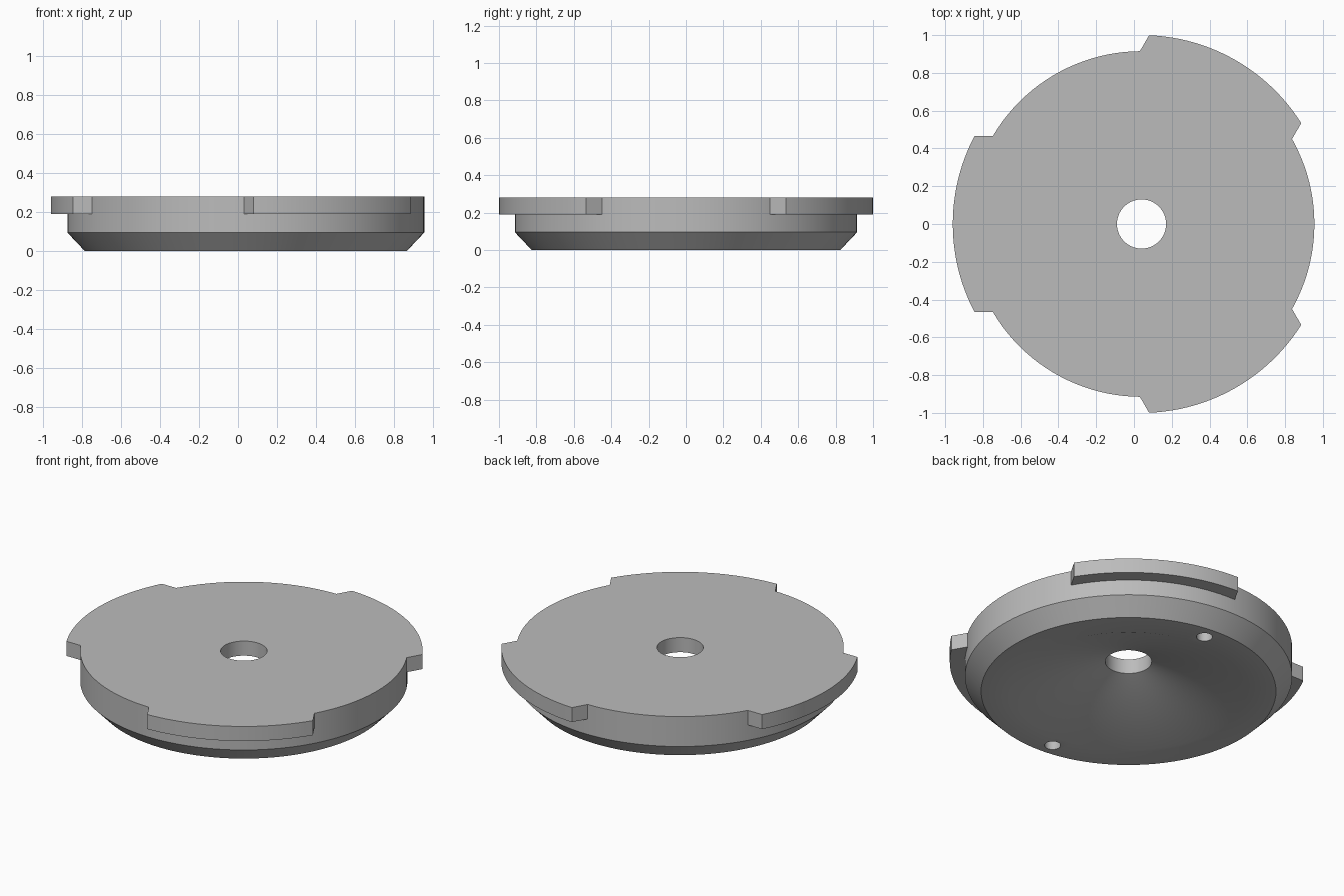
import bpy, bmesh, math
from mathutils import Matrix, Vector

cube = bpy.data.objects.get("Cube")
if cube:
    bpy.data.objects.remove(cube)

CX = 0.04            # disc axis
R, R_TAB = 0.915, 1.0
TOP, TAB_Z = 0.28, 0.19
HALF_TAB = 0.465
SEGS = 128

grey = bpy.data.materials.new("plain grey")
grey.use_nodes = True
grey.diffuse_color = (0.5, 0.5, 0.5, 1)
grey.node_tree.nodes["Principled BSDF"].inputs["Base Color"].default_value = (0.5, 0.5, 0.5, 1)


def make_object(name, bm):
    bmesh.ops.recalc_face_normals(bm, faces=bm.faces)
    mesh = bpy.data.meshes.new(name)
    bm.to_mesh(mesh)
    bm.free()
    mesh.materials.append(grey)
    obj = bpy.data.objects.new(name, mesh)
    obj.location.x = CX
    bpy.context.collection.objects.link(obj)
    return obj


def lathe(name, profile):
    bm = bmesh.new()
    rings = [[bm.verts.new((r * math.cos(a), r * math.sin(a), z))
              for a in (2 * math.pi * i / SEGS for i in range(SEGS))]
             for r, z in profile]
    for low, high in zip(rings, rings[1:] + rings[:1]):
        for i in range(SEGS):
            j = (i + 1) % SEGS
            bm.faces.new((low[i], low[j], high[j], high[i]))
    return make_object(name, bm)


def arc(radius, steps=24):
    # arc facing +x whose ends lie on the parallel sides of a tab
    half = math.asin(HALF_TAB / radius)
    return [Vector((radius * math.cos(t), radius * math.sin(t), TAB_Z))
            for t in (half * (2 * i / steps - 1) for i in range(steps + 1))]


def tab(name, degrees):
    bm = bmesh.new()
    outline = arc(R_TAB) + arc(0.8)[::-1]
    face = bm.faces.new([bm.verts.new(p) for p in outline])
    out = bmesh.ops.extrude_face_region(bm, geom=[face])
    bmesh.ops.translate(bm, vec=(0, 0, TOP - TAB_Z),
                        verts=[v for v in out["geom"] if isinstance(v, bmesh.types.BMVert)])
    bm.transform(Matrix.Rotation(math.radians(degrees), 4, "Z"))
    return make_object(name, bm)


def pin_hole(name, degrees):
    bm = bmesh.new()
    bmesh.ops.create_cone(bm, cap_ends=True, segments=32, radius1=0.045, radius2=0.045, depth=0.2)
    a = math.radians(degrees)
    bm.transform(Matrix.Translation((0.74 * math.cos(a), 0.74 * math.sin(a), 0)))
    return make_object(name, bm)


# Disc with chamfered lower rim, dished underside and centre bore
disc = lathe("locking_disc", [(0.13, TAB_Z), (0.66, 0), (0.825, 0), (R, 0.095), (R, TOP), (0.13, TOP)])

# Three locking tabs are joined on, two blind pin holes are cut below
tools = [(tab(f"tab_{d}", d), "UNION") for d in (60, 180, 300)]
tools += [(pin_hole(f"pin_hole_{d}", d), "DIFFERENCE") for d in (85, 265)]

bpy.ops.object.select_all(action="DESELECT")
disc.select_set(True)
bpy.context.view_layer.objects.active = disc
for tool, operation in tools:
    mod = disc.modifiers.new(tool.name, "BOOLEAN")
    mod.operation = operation
    mod.solver = "EXACT"
    mod.object = tool
    bpy.ops.object.modifier_apply(modifier=mod.name)
    bpy.data.objects.remove(tool)

bpy.ops.object.shade_smooth_by_angle(angle=math.radians(30))
